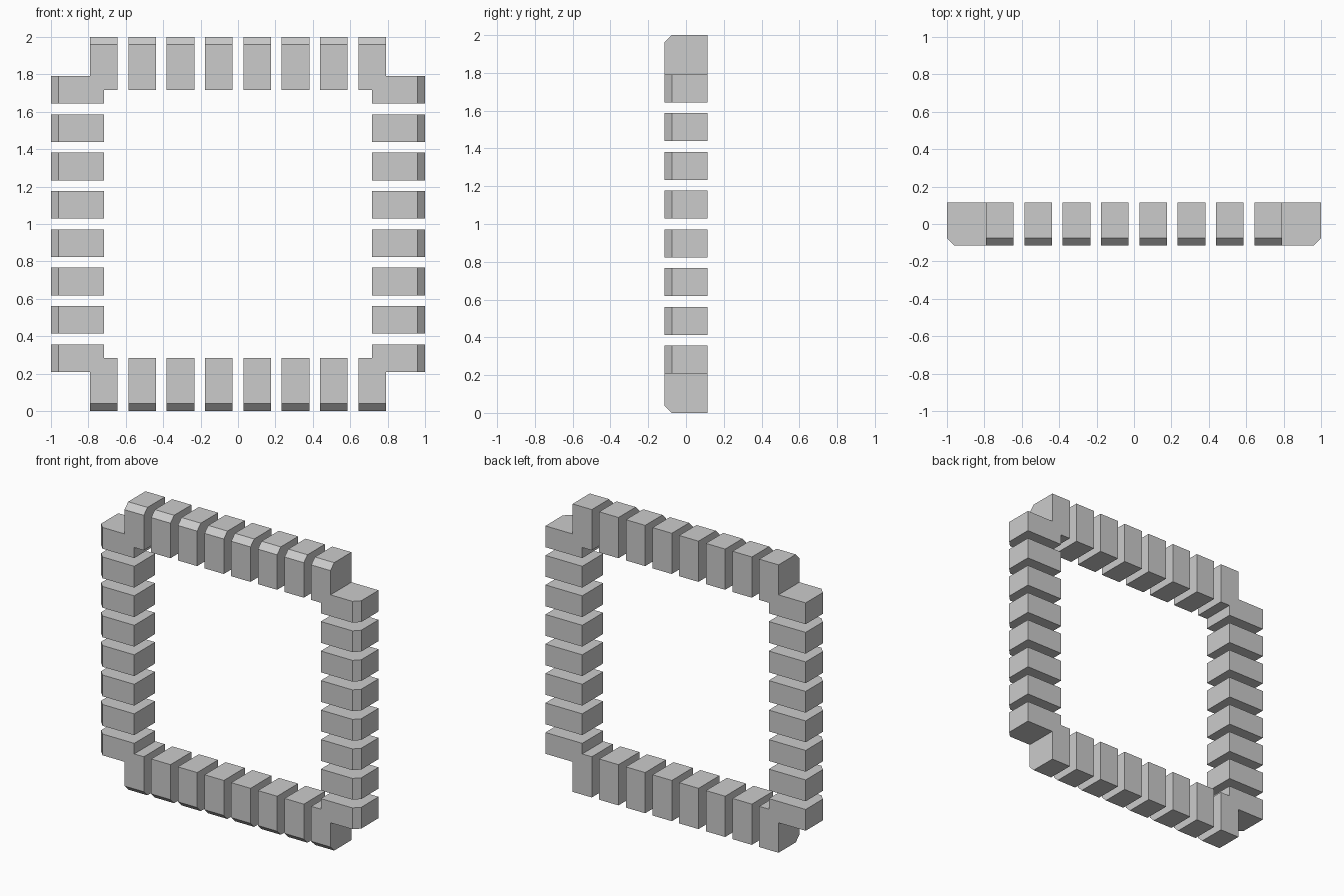
import bpy, bmesh

if "Cube" in bpy.data.objects:
    bpy.data.objects.remove(bpy.data.objects["Cube"])

DEPTH = 0.115      # half thickness in y
INNER = 0.717      # inner face of the ring, measured from its centre
HALF = 0.074       # half width of a block
PITCH = 0.205
LAST = PITCH * 3.5 # centre of the end block in each row
CHAMFER = 0.04


def block(name, outline):
    """Extrude an x/z outline (centred on the ring) and chamfer its outer front edges."""
    bm = bmesh.new()
    face = bm.faces.new([bm.verts.new((x, -DEPTH, z)) for x, z in outline])
    ext = bmesh.ops.extrude_face_region(bm, geom=[face])
    for v in ext["geom"]:
        if isinstance(v, bmesh.types.BMVert):
            v.co.y = DEPTH
    bmesh.ops.recalc_face_normals(bm, faces=bm.faces[:])
    outer = [e for e in bm.edges
             if all(v.co.y < 0 for v in e.verts)
             and (all(abs(v.co.x) > 0.999 for v in e.verts)
                  or all(abs(v.co.z) > 0.999 for v in e.verts))]
    bmesh.ops.bevel(bm, geom=outer, offset=CHAMFER, segments=1, affect='EDGES')
    bmesh.ops.recalc_face_normals(bm, faces=bm.faces[:])
    mesh = bpy.data.meshes.new(name)
    bm.to_mesh(mesh)
    bm.free()
    obj = bpy.data.objects.new(name, mesh)
    obj.location.z = 1
    bpy.context.collection.objects.link(obj)


# Straight blocks along the four sides
for s, row, column in ((1, "top", "right"), (-1, "bottom", "left")):
    for i in range(6):
        c = (i - 2.5) * PITCH
        a, b = c - HALF, c + HALF
        bar = [(a, s * INNER), (b, s * INNER), (b, s), (a, s)]
        block(f"{row}_block_{i + 1}", bar)
        block(f"{column}_block_{i + 1}", [(z, x) for x, z in bar])

# Stepped corner blocks, mirrored into all four corners
lo, hi = LAST - HALF, LAST + HALF
corner = [(lo, INNER), (INNER, INNER), (INNER, lo), (1, lo),
          (1, hi), (hi, hi), (hi, 1), (lo, 1)]
for sx, side in ((1, "right"), (-1, "left")):
    for sz, level in ((1, "top"), (-1, "bottom")):
        block(f"{level}_{side}_corner", [(sx * x, sz * z) for x, z in corner])
